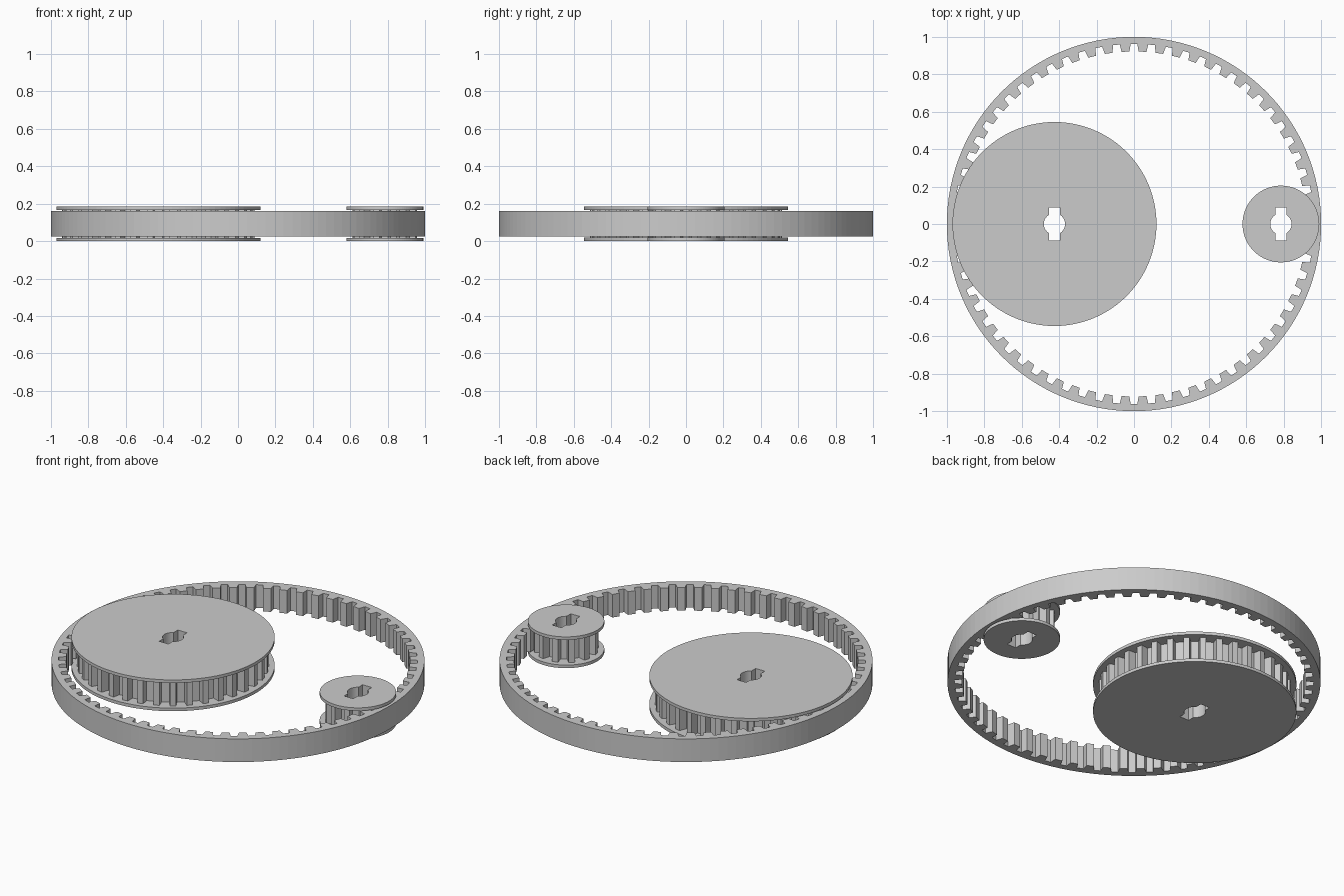
import bpy, bmesh
from math import pi, sin, cos, asin, sqrt

if "Cube" in bpy.data.objects:
    bpy.data.objects.remove(bpy.data.objects["Cube"])

grey = bpy.data.materials.new("plain grey")
grey.diffuse_color = (0.6, 0.6, 0.6, 1)
grey.use_nodes = True
grey.node_tree.nodes["Principled BSDF"].inputs["Base Color"].default_value = grey.diffuse_color


def circle(r, n):
    return [(r * cos(2 * pi * i / n), r * sin(2 * pi * i / n)) for i in range(n)]


def toothed(n, base, tip, w_base, w_tip, phase):
    """Closed outline with n trapezoid teeth (widths as fractions of the pitch)."""
    pts, p = [], 2 * pi / n
    for i in range(n):
        a = (i + phase) * p
        for r, f in ((base, -w_base), (tip, -w_tip), (tip, w_tip), (base, w_base)):
            t = a + f * p / 2
            pts.append((r * cos(t), r * sin(t)))
    return pts


def keyed_bore(r=0.057, half_w=0.03, half_l=0.087, n=10):
    """Round shaft hole with a key slot at both ends of the y axis."""
    a0 = asin(half_w / r)
    pts = []
    for s in (0, pi):
        for i in range(n + 1):
            a = s - pi / 2 + a0 + (pi - 2 * a0) * i / n
            pts.append((r * cos(a), r * sin(a)))
        k = 1 if s == 0 else -1
        pts += [(k * half_w, k * half_l), (-k * half_w, k * half_l)]
    return pts


def plate(name, loops, x, z0, z1):
    """Extrude an outline with holes from z0 to z1."""
    cu = bpy.data.curves.new(name, 'CURVE')
    cu.dimensions, cu.fill_mode, cu.extrude = '2D', 'BOTH', (z1 - z0) / 2
    for loop in loops:
        sp = cu.splines.new('POLY')
        sp.points.add(len(loop) - 1)
        for pt, (px, py) in zip(sp.points, loop):
            pt.co = (px, py, 0, 1)
        sp.use_cyclic_u, sp.use_smooth = True, False
    tmp = bpy.data.objects.new(name + " helper", cu)
    bpy.context.collection.objects.link(tmp)
    deps = bpy.context.evaluated_depsgraph_get()
    me = bpy.data.meshes.new_from_object(tmp.evaluated_get(deps))
    bpy.data.objects.remove(tmp)
    bm = bmesh.new()
    bm.from_mesh(me)
    bmesh.ops.remove_doubles(bm, verts=bm.verts, dist=1e-5)
    bmesh.ops.recalc_face_normals(bm, faces=bm.faces)
    for f in bm.faces:
        f.smooth = False
    bm.to_mesh(me)
    bm.free()
    me.materials.clear()
    me.materials.append(grey)
    ob = bpy.data.objects.new(name, me)
    ob.location = (x, 0, (z0 + z1) / 2)
    bpy.context.collection.objects.link(ob)


# belt with inward teeth
plate("toothed_belt", [circle(1.0, 128), toothed(64, 0.962, 0.922, 0.62, 0.46, 0.5)],
      0, 0.025, 0.162)

# pulleys: toothed drum between two flanges
for name, x, n, r, flange in (("large_pulley", -0.425, 36, 0.515, 0.545),
                              ("small_pulley", 0.785, 12, 0.175, 0.205)):
    bore = keyed_bore()
    plate(name + "_drum", [toothed(n, r - 0.045, r, 0.5, 0.36, 0.5), bore], x, 0.018, 0.167)
    plate(name + "_lower_flange", [circle(flange, 96), bore], x, 0, 0.018)
    plate(name + "_upper_flange", [circle(flange, 96), bore], x, 0.167, 0.185)
